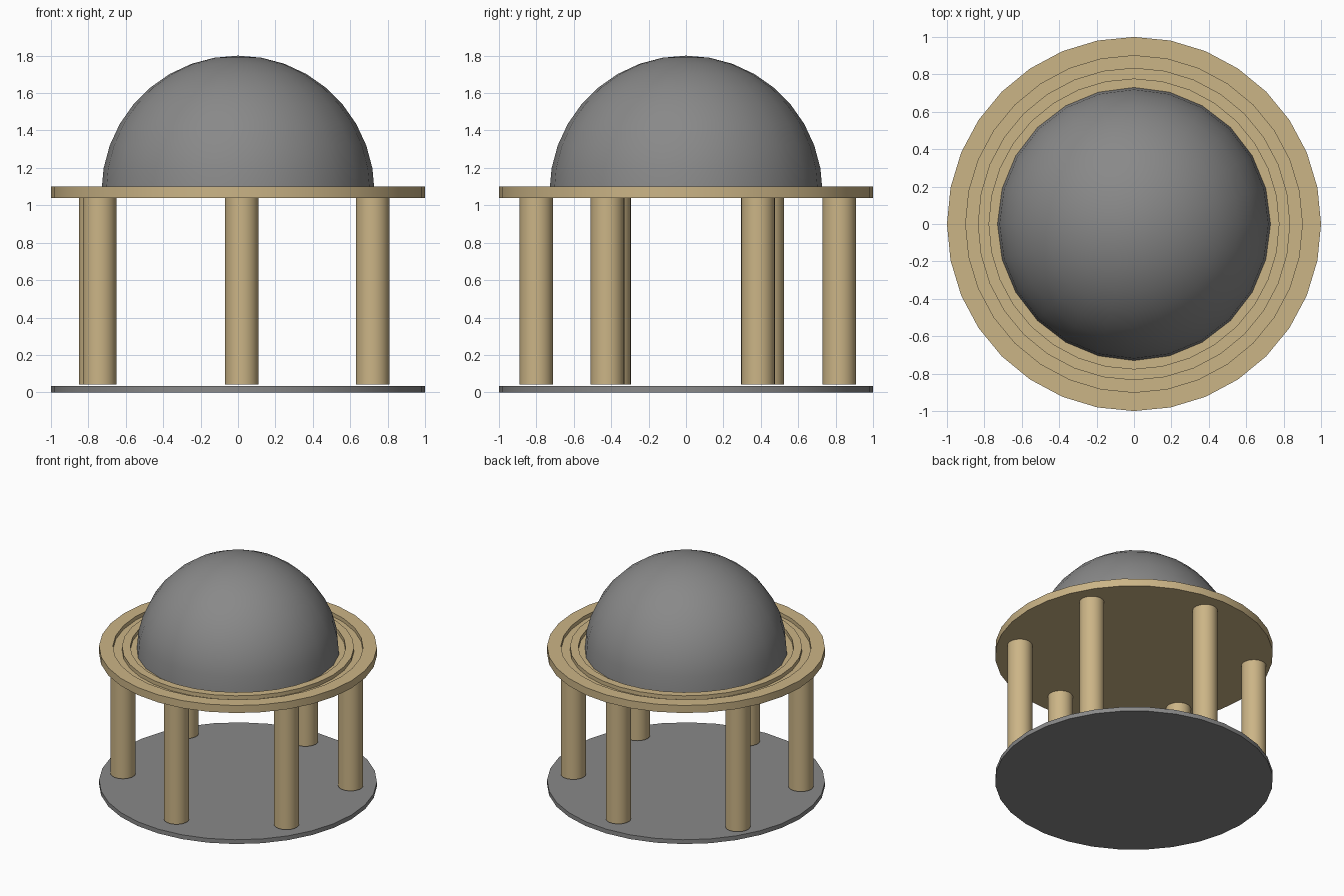
import bpy, math

if "Cube" in bpy.data.objects:
    bpy.data.objects.remove(bpy.data.objects["Cube"])


def material(name, rgb):
    m = bpy.data.materials.new(name)
    m.diffuse_color = (*rgb, 1)
    m.use_nodes = True
    m.node_tree.nodes["Principled BSDF"].inputs["Base Color"].default_value = m.diffuse_color
    return m


SAND = material("sandstone", (0.60, 0.46, 0.24))
GREY = material("slate grey", (0.25, 0.25, 0.25))


def lathe(name, profile, sides, mat, loc=(0, 0, 0), angle=30):
    """Spin an (r, z) profile round z; points with r = 0 become poles."""
    verts, faces, rings = [], [], []
    for r, z in profile:
        n = 1 if r == 0 else sides
        rings.append([len(verts) + i for i in range(n)])
        for i in range(n):
            a = 2 * math.pi * i / sides
            verts.append((r * math.cos(a), r * math.sin(a), z))
    for a, b in zip(rings, rings[1:]):
        for i in range(sides):
            j = (i + 1) % sides
            if len(a) == 1:
                faces.append((a[0], b[j], b[i]))
            elif len(b) == 1:
                faces.append((a[i], a[j], b[0]))
            else:
                faces.append((a[i], a[j], b[j], b[i]))
    me = bpy.data.meshes.new(name)
    me.from_pydata(verts, [], faces)
    me.materials.append(mat)
    ob = bpy.data.objects.new(name, me)
    ob.location = loc
    bpy.context.collection.objects.link(ob)
    bpy.ops.object.select_all(action='DESELECT')
    ob.select_set(True)
    bpy.context.view_layer.objects.active = ob
    bpy.ops.object.shade_smooth_by_angle(angle=math.radians(angle))
    return ob


# Floor disc
lathe("floor", [(0, 0), (1, 0), (1, 0.034), (0, 0.034)], 32, GREY)

# Six columns, slightly irregular spacing
spots = [(0.02, -0.80), (0.72, -0.42), (0.72, 0.385),
         (0.02, 0.82), (-0.76, 0.435), (-0.74, -0.385)]
for i, (x, y) in enumerate(spots):
    lathe(f"column_{i + 1}", [(0, 0.043), (0.09, 0.043), (0.09, 1.04), (0, 1.04)],
          32, SAND, (x, y, 0))

# Roof ring with two concentric grooves
TOP, LOW = 1.10, 1.07
lathe("roof_ring", [(0, 1.04), (1, 1.04), (1, TOP), (0.9, TOP), (0.9, LOW),
                    (0.835, LOW), (0.835, TOP), (0.775, TOP), (0.775, LOW),
                    (0, LOW)], 32, SAND)

# Dome
R = 0.73
lathe("dome", [(R * math.cos(math.radians(t)) if t < 90 else 0,
                LOW + R * math.sin(math.radians(t))) for t in range(0, 91, 10)],
      24, GREY)
